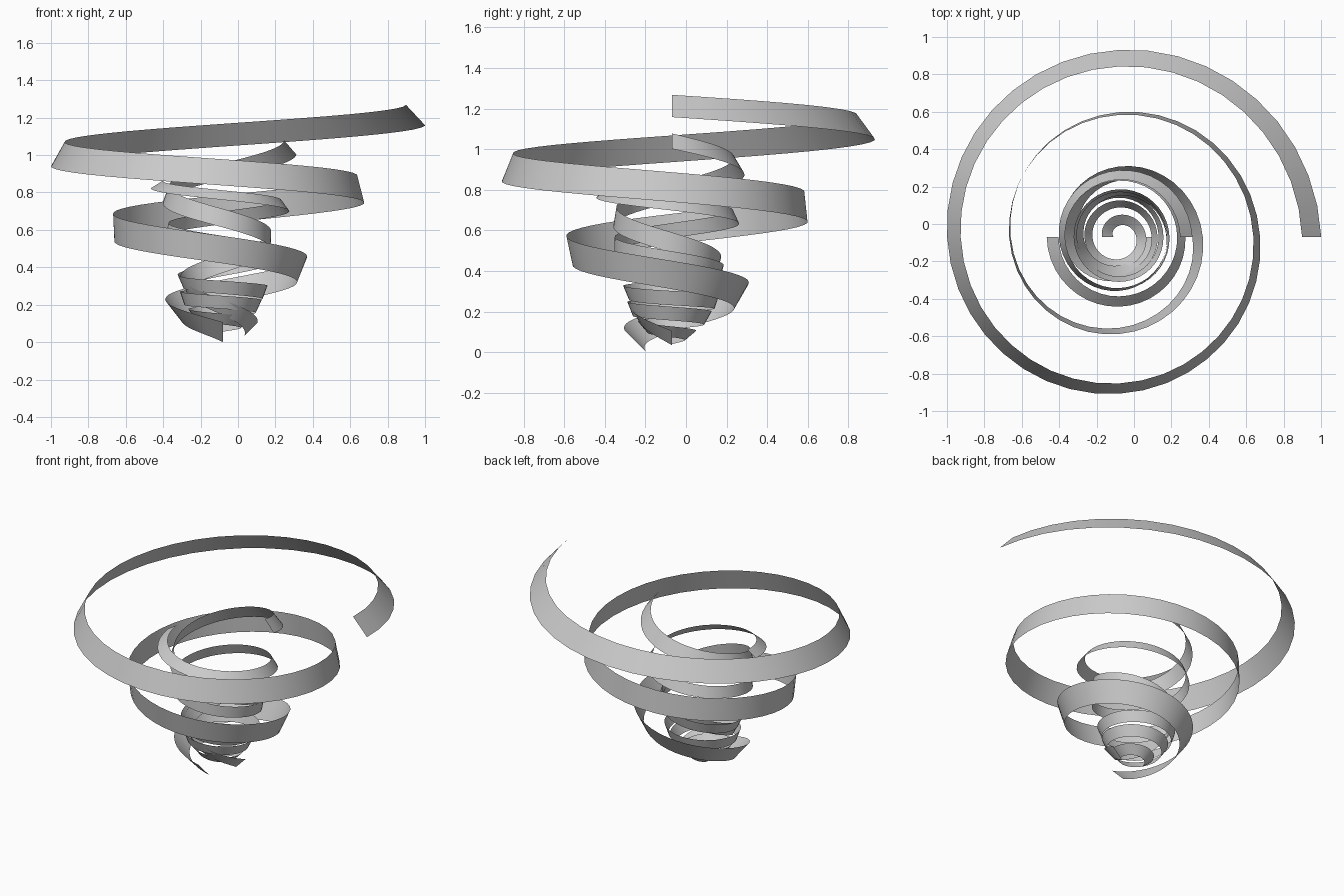
import bpy
from math import radians, sin, cos

if "Cube" in bpy.data.objects:
    bpy.data.objects.remove(bpy.data.objects["Cube"])

CX, CY = -0.08, -0.07      # shared axis of all the coils


def lerp_keys(keys, a):
    """Interpolate (angle, radius, height, tilt) keys at angle a."""
    for k0, k1 in zip(keys, keys[1:]):
        if a <= k1[0]:
            t = (a - k0[0]) / (k1[0] - k0[0])
            return [p + (q - p) * t for p, q in zip(k0[1:], k1[1:])]
    return keys[-1][1:]


def ribbon(name, keys, width, step=9):
    """Flat strip wound round the axis; positive tilt leans its top inwards."""
    a0, a1 = keys[0][0], keys[-1][0]
    n = round((a1 - a0) / step)
    verts, faces = [], []
    for i in range(n + 1):
        a = a0 + (a1 - a0) * i / n
        # average nearby samples so the coil has no kinks
        if 0 < i < n:
            d = min(40, a - a0, a1 - a)
            s = [lerp_keys(keys, a + d * k) for k in (-1, -0.5, 0, 0.5, 1)]
            r, z, tilt = [sum(c) / 5 for c in zip(*s)]
        else:
            r, z, tilt = lerp_keys(keys, a)
        t, ang = radians(tilt), radians(a)
        for side in (-1, 1):
            rr = r - side * sin(t) * width / 2
            verts.append((CX + rr * cos(ang), CY + rr * sin(ang),
                          z + side * cos(t) * width / 2))
        if i:
            b = 2 * i
            faces.append((b - 2, b, b + 1, b - 1))
    me = bpy.data.meshes.new(name)
    me.from_pydata(verts, [], faces)
    for p in me.polygons:
        p.use_smooth = True
    ob = bpy.data.objects.new(name, me)
    bpy.context.collection.objects.link(ob)
    return ob


# large outer coil
ribbon("outer_ribbon", [
    (0, 1.03, 1.213, 43), (180, 0.883, 1.0, 29), (360, 0.737, 0.815, 14),
    (540, 0.584, 0.608, -3), (720, 0.42, 0.38, -22), (900, 0.26, 0.158, -38),
    (990, 0.178, 0.053, -45)], 0.15)

# tall steep inner coil
ribbon("steep_inner_ribbon", [
    (0, 0.36, 1.04, 41), (180, 0.305, 0.785, 19), (360, 0.255, 0.54, -2),
    (540, 0.21, 0.30, -23), (720, 0.15, 0.07, -45)], 0.10)

# long inner coil, tightening towards the bottom
ribbon("tight_inner_ribbon", [
    (180, 0.355, 0.842, 58), (360, 0.334, 0.73, 36), (540, 0.30, 0.60, 12),
    (720, 0.265, 0.46, -8), (900, 0.225, 0.32, -25), (1080, 0.225, 0.265, -20),
    (1260, 0.22, 0.235, -18), (1440, 0.19, 0.19, -25), (1620, 0.165, 0.145, -35),
    (1800, 0.12, 0.10, -45), (1980, 0.06, 0.06, -55)], 0.075)
